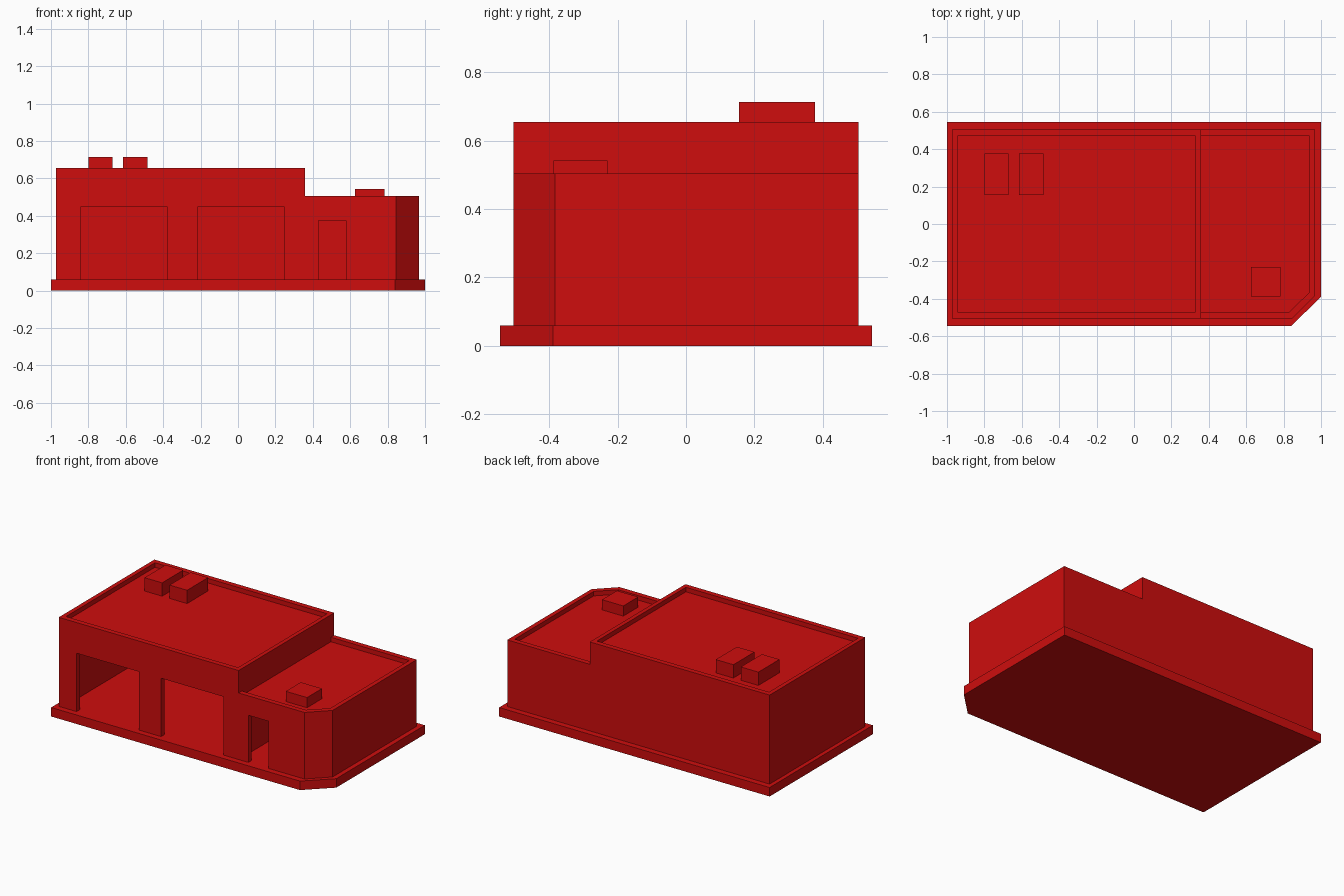
import bpy
import bmesh

if "Cube" in bpy.data.objects:
    bpy.data.objects.remove(bpy.data.objects["Cube"])

red = bpy.data.materials.new("red")
red.use_nodes = True
colour = (0.62, 0.004, 0.004, 1)
red.diffuse_color = colour
red.node_tree.nodes["Principled BSDF"].inputs["Base Color"].default_value = colour


def finish(name, bm):
    bmesh.ops.recalc_face_normals(bm, faces=bm.faces)
    mesh = bpy.data.meshes.new(name)
    bm.to_mesh(mesh)
    bm.free()
    mesh.materials.append(red)
    obj = bpy.data.objects.new(name, mesh)
    bpy.context.collection.objects.link(obj)
    return obj


def prism(name, outline, z0, z1):
    """Extrude a plan outline between two heights."""
    bm = bmesh.new()
    low = [bm.verts.new((x, y, z0)) for x, y in outline]
    high = [bm.verts.new((x, y, z1)) for x, y in outline]
    bm.faces.new(low)
    bm.faces.new(high)
    for i in range(len(outline)):
        j = (i + 1) % len(outline)
        bm.faces.new((low[i], low[j], high[j], high[i]))
    return finish(name, bm)


def rect(x0, x1, y0, y1):
    return [(x0, y0), (x1, y0), (x1, y1), (x0, y1)]


def walls(name, outer, inner, z0, z1, closed):
    """Wall band between matching outer and inner outlines."""
    bm = bmesh.new()
    rows = [[bm.verts.new((*a, z0)), bm.verts.new((*a, z1)),
             bm.verts.new((*b, z1)), bm.verts.new((*b, z0))]
            for a, b in zip(outer, inner)]
    pairs = list(zip(rows, rows[1:]))
    if closed:
        pairs.append((rows[-1], rows[0]))
    else:
        bm.faces.new(rows[0])
        bm.faces.new(rows[-1])
    for p, q in pairs:
        for k in range(4):
            m = (k + 1) % 4
            bm.faces.new((p[k], q[k], q[m], p[m]))
    return finish(name, bm)


def cut_door(wall, x0, x1, top):
    cutter = prism("door_cutter", rect(x0, x1, -0.6, -0.42), 0.03, top)
    cutter.hide_render = True
    mod = wall.modifiers.new("door", "BOOLEAN")
    mod.operation = "DIFFERENCE"
    mod.solver = "EXACT"
    mod.object = cutter
    bpy.context.view_layer.objects.active = wall
    bpy.ops.object.modifier_apply(modifier=mod.name)
    bpy.data.objects.remove(cutter)


FLOOR = 0.06

# Ground slab with one clipped corner
prism("base_slab", [(-1, -0.545), (0.84, -0.545), (1, -0.39), (1, 0.545), (-1, 0.545)],
      0, FLOOR)

# Tall garage hall with two wide doorways
hall_inner = rect(-0.943, 0.33, -0.47, 0.47)
hall = walls("hall_walls", rect(-0.972, 0.358, -0.505, 0.505), hall_inner,
             FLOOR, 0.655, True)
for left in (-0.84, -0.215):
    cut_door(hall, left, left + 0.46, 0.45)
prism("hall_roof", hall_inner, 0.6, 0.625)

# Low office wing with a clipped corner and a narrow doorway
wing_outer = [(0.358, -0.505), (0.845, -0.505), (0.968, -0.383), (0.968, 0.505), (0.358, 0.505)]
wing_inner = [(0.358, -0.47), (0.83, -0.47), (0.938, -0.365), (0.938, 0.47), (0.358, 0.47)]
wing = walls("wing_walls", wing_outer, wing_inner, FLOOR, 0.505, False)
cut_door(wing, 0.43, 0.578, 0.375)
prism("wing_roof", wing_inner, 0.45, 0.475)

# Rooftop vent boxes
for i, x in enumerate((-0.8, -0.615)):
    prism(f"hall_vent_{i + 1}", rect(x, x + 0.13, 0.155, 0.378), 0.62, 0.714)
prism("wing_vent", rect(0.625, 0.782, -0.388, -0.23), 0.47, 0.543)
